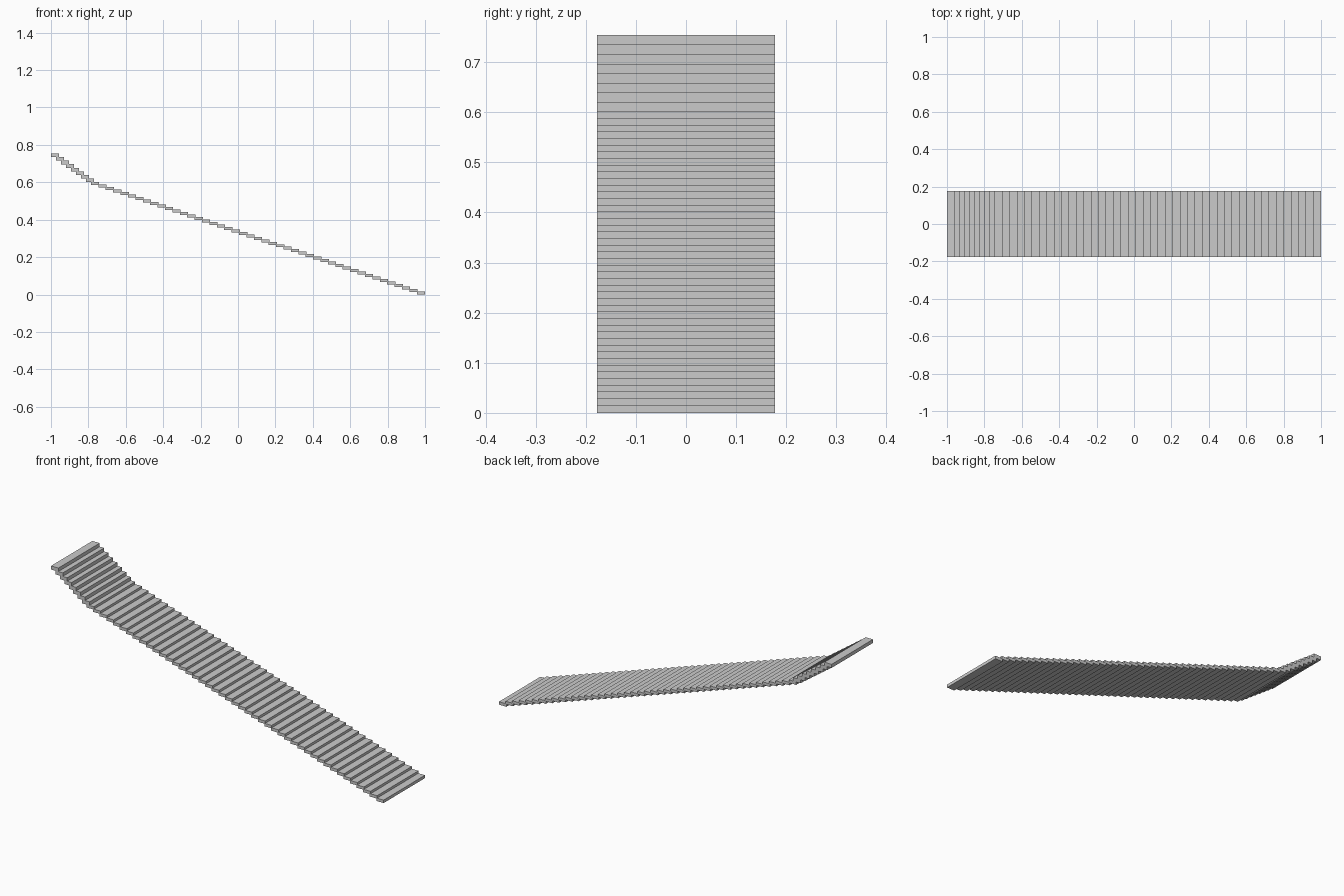
import bpy, bmesh
from mathutils import Matrix, Vector

if "Cube" in bpy.data.objects:
    bpy.data.objects.remove(bpy.data.objects["Cube"])

TREAD = 0.044     # tread depth along x
WIDTH = 0.355     # stair width along y


def flight(name, count, right, top, run, rise, thick):
    """A row of overlapping flat treads climbing towards -x."""
    bm = bmesh.new()
    for i in range(count):
        centre = Vector((right - run * i - TREAD / 2, 0, top + rise * i - thick / 2))
        m = Matrix.Translation(centre) @ Matrix.Diagonal((TREAD, WIDTH, thick, 1))
        bmesh.ops.create_cube(bm, size=1, matrix=m)
    mesh = bpy.data.meshes.new(name)
    bm.to_mesh(mesh)
    bm.free()
    obj = bpy.data.objects.new(name, mesh)
    bpy.context.collection.objects.link(obj)
    return obj


# long gentle flight, from the floor up to the bend
RUN, RISE, N = 0.0396, 0.0133, 45
flight("lower_treads", N, 1.0, 0.016, RUN, RISE, 0.016)

# short steep flight above the bend
bend_x, bend_z = 1.0 - RUN * (N - 1), 0.016 + RISE * (N - 1)
run2 = (bend_x - (-1.0 + TREAD)) / 8
rise2 = (0.754 - bend_z) / 8
flight("upper_treads", 8, bend_x - run2, bend_z + rise2, run2, rise2, 0.0195)
